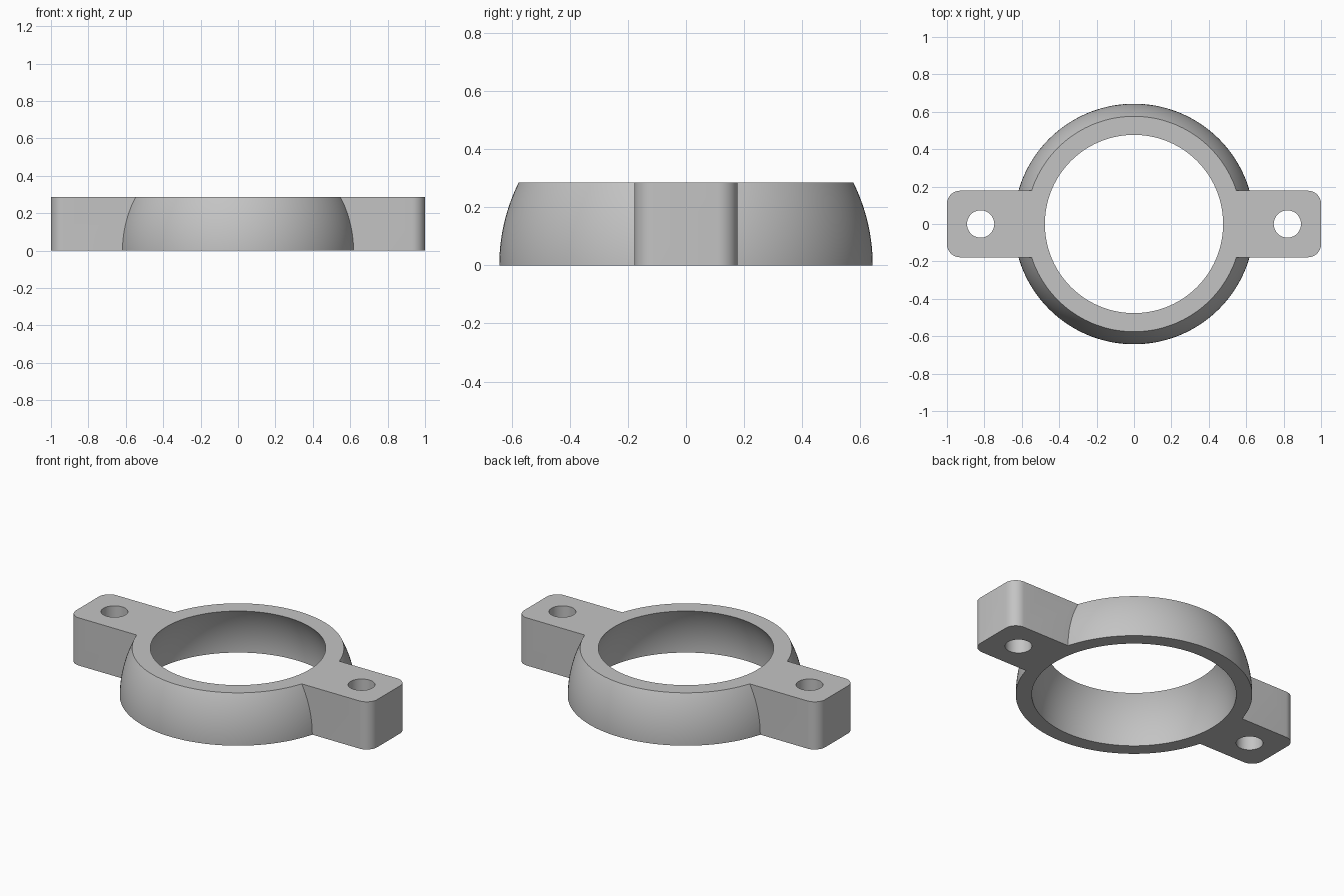
import bpy, bmesh, math

HEIGHT = 0.286
OUTER_R, INNER_R = 0.643, 0.556
LUG_HALF, LUG_CORNER = 0.178, 0.07
HOLE_X, HOLE_R = 0.82, 0.073

if "Cube" in bpy.data.objects:
    bpy.data.objects.remove(bpy.data.objects["Cube"], do_unlink=True)

# Single plain grey
grey = bpy.data.materials.new("plain grey")
grey.use_nodes = True
grey.diffuse_color = (0.55, 0.55, 0.55, 1)
grey.node_tree.nodes["Principled BSDF"].inputs["Base Color"].default_value = (0.55, 0.55, 0.55, 1)


def make_object(name, bm):
    bmesh.ops.recalc_face_normals(bm, faces=bm.faces)
    mesh = bpy.data.meshes.new(name)
    bm.to_mesh(mesh)
    bm.free()
    mesh.materials.append(grey)
    obj = bpy.data.objects.new(name, mesh)
    bpy.context.collection.objects.link(obj)
    return obj


def prism(name, outline, z0, z1):
    """Extrude a closed outline from z0 to z1."""
    bm = bmesh.new()
    face = bm.faces.new([bm.verts.new((x, y, z0)) for x, y in outline])
    top = bmesh.ops.extrude_face_region(bm, geom=[face])["geom"]
    verts = [v for v in top if isinstance(v, bmesh.types.BMVert)]
    bmesh.ops.translate(bm, verts=verts, vec=(0, 0, z1 - z0))
    return make_object(name, bm)


def ball_slice(name, radius, z0, z1, rings=18, sides=144):
    """Solid slice of a ball between two heights."""
    bm = bmesh.new()
    loops = []
    for i in range(rings + 1):
        z = z0 + (z1 - z0) * i / rings
        r = math.sqrt(radius ** 2 - z ** 2)
        loops.append([bm.verts.new((r * math.cos(a), r * math.sin(a), z))
                      for a in (math.tau * j / sides for j in range(sides))])
    for low, high in zip(loops, loops[1:]):
        for j in range(sides):
            k = (j + 1) % sides
            bm.faces.new((low[j], low[k], high[k], high[j]))
    bm.faces.new(loops[0][::-1])
    bm.faces.new(loops[-1])
    return make_object(name, bm)


def arc(cx, cy, r, start, sweep, steps):
    return [(cx + r * math.cos(start + sweep * i / steps),
             cy + r * math.sin(start + sweep * i / steps)) for i in range(steps + 1)]


def combine(target, tool, operation):
    """Apply a boolean and discard the tool."""
    mod = target.modifiers.new(operation.lower(), "BOOLEAN")
    mod.operation, mod.solver, mod.object = operation, "EXACT", tool
    tool.hide_render = True
    bpy.context.view_layer.update()
    graph = bpy.context.evaluated_depsgraph_get()
    result = bpy.data.meshes.new_from_object(target.evaluated_get(graph))
    target.modifiers.clear()
    target.data = result
    bpy.data.objects.remove(tool, do_unlink=True)


# Domed ring body
clamp = ball_slice("clamp_ring", OUTER_R, -0.03, HEIGHT + 0.03)

# Rounded bar that forms both mounting lugs
cx, cy = 1 - LUG_CORNER, LUG_HALF - LUG_CORNER
outline = []
for n, (sx, sy) in enumerate(((1, 1), (-1, 1), (-1, -1), (1, -1))):
    outline += arc(sx * cx, sy * cy, LUG_CORNER, n * math.pi / 2, math.pi / 2, 10)
combine(clamp, prism("lugs", outline, -0.05, HEIGHT + 0.05), "UNION")

# Curved bore and two bolt holes
combine(clamp, ball_slice("bore", INNER_R, -0.1, HEIGHT + 0.1), "DIFFERENCE")
for side in (-1, 1):
    circle = arc(side * HOLE_X, 0, HOLE_R, 0, math.tau, 48)[:-1]
    combine(clamp, prism("bolt_hole", circle, -0.1, HEIGHT + 0.1), "DIFFERENCE")

# Trim top and bottom flat
square = ((-2, -2), (2, -2), (2, 2), (-2, 2))
combine(clamp, prism("trim_slab", square, 0, HEIGHT), "INTERSECT")

# Smooth curved walls, crisp edges
bpy.ops.object.select_all(action="DESELECT")
clamp.select_set(True)
bpy.context.view_layer.objects.active = clamp
bpy.ops.object.shade_smooth_by_angle(angle=math.radians(30))
